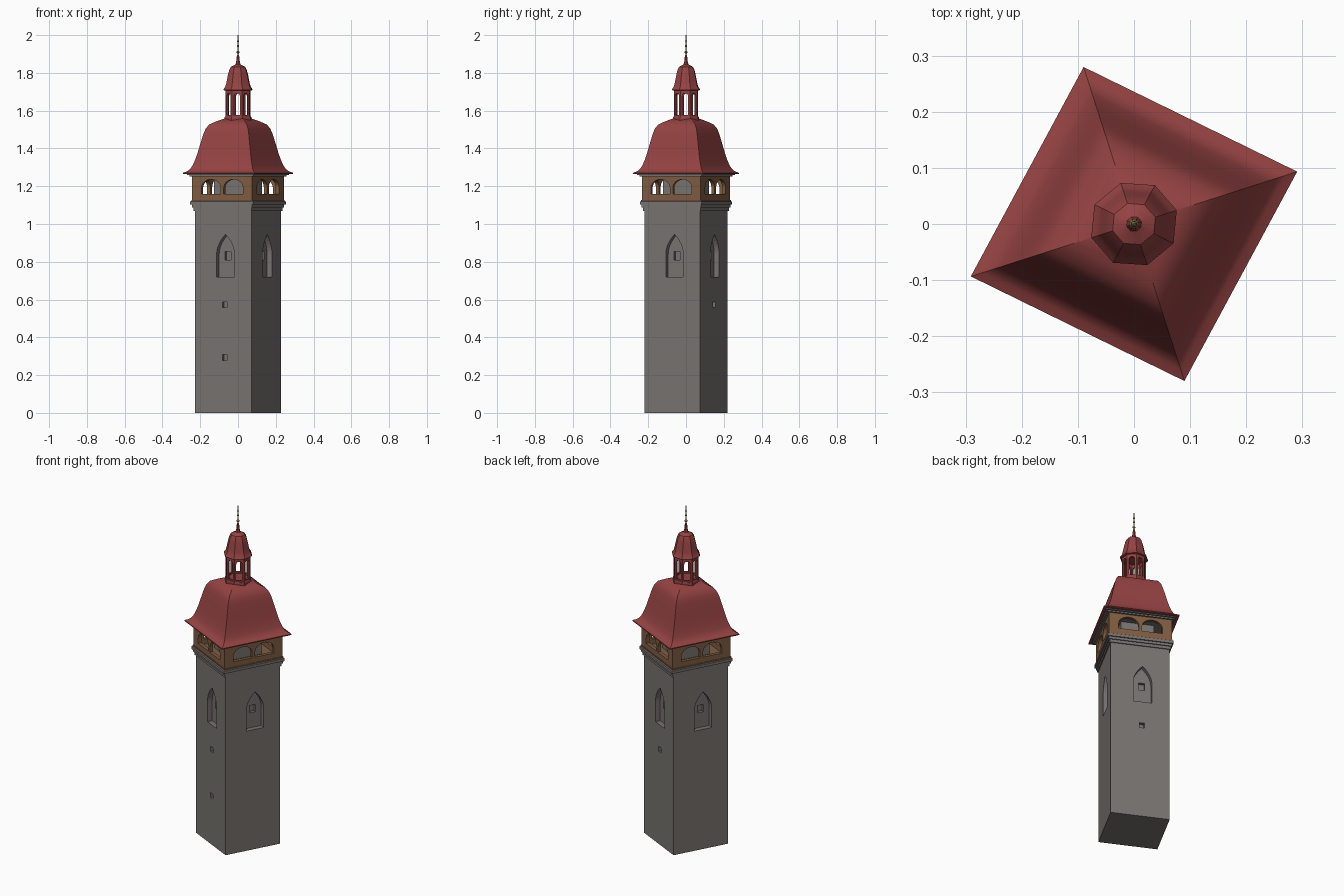
import bpy, bmesh
from math import sin, cos, pi, radians, sqrt
from mathutils import Matrix

if "Cube" in bpy.data.objects:
    bpy.data.objects.remove(bpy.data.objects["Cube"])


def material(name, rgb):
    m = bpy.data.materials.new(name)
    m.use_nodes = True
    col = (*rgb, 1)
    m.diffuse_color = col
    m.node_tree.nodes["Principled BSDF"].inputs["Base Color"].default_value = col
    return m


STONE = material("grey stone", (0.19, 0.175, 0.163))
WOOD = material("brown wood", (0.22, 0.11, 0.055))
RED = material("red roof", (0.3, 0.055, 0.055))
GOLD = material("dull gold", (0.25, 0.22, 0.05))

# The tower stands turned on its plot, with a slightly skewed plan
PLAN = (Matrix.Rotation(radians(17.8), 4, 'Z') @ Matrix.Diagonal((1, 0.962, 1, 1))
        @ Matrix.Rotation(radians(-45), 4, 'Z'))
parts = []


def finish(name, bm, mat):
    bmesh.ops.recalc_face_normals(bm, faces=bm.faces)
    me = bpy.data.meshes.new(name)
    bm.to_mesh(me)
    bm.free()
    ob = bpy.data.objects.new(name, me)
    bpy.context.collection.objects.link(ob)
    if mat:
        me.materials.append(mat)
        parts.append(ob)
    return ob


def loft(name, profile, n, mat):
    """Stack n-sided rings of (half width or radius, z); square rings use half width."""
    bm = bmesh.new()
    k, phase = (sqrt(2), pi / 4) if n == 4 else (1, 0)
    rings = [[bm.verts.new((r * k * cos(phase + 2 * pi * i / n),
                            r * k * sin(phase + 2 * pi * i / n), z)) for i in range(n)]
             for r, z in profile]
    for a, b in zip(rings, rings[1:]):
        for i in range(n):
            j = (i + 1) % n
            bm.faces.new((a[i], a[j], b[j], b[i]))
    bm.faces.new(rings[0][::-1])
    bm.faces.new(rings[-1])
    return finish(name, bm, mat)


def add_prism(bm, outline, y0, y1, angle):
    """Extrude an (x, z) outline from y0 to y1, then turn it around the axis."""
    rot = Matrix.Rotation(angle, 4, 'Z')
    a = [bm.verts.new(rot @ Matrix.Translation((x, y0, z)).to_translation()) for x, z in outline]
    b = [bm.verts.new(rot @ Matrix.Translation((x, y1, z)).to_translation()) for x, z in outline]
    bm.faces.new(a)
    bm.faces.new(b[::-1])
    for i in range(len(a)):
        j = (i + 1) % len(a)
        bm.faces.new((a[i], b[i], b[j], a[j]))


def rect(x, z, w, h):
    return [(x - w / 2, z - h / 2), (x + w / 2, z - h / 2),
            (x + w / 2, z + h / 2), (x - w / 2, z + h / 2)]


def arch(x, w, z0, spring, top, pointed=False):
    pts = [(x - w / 2, z0), (x + w / 2, z0)]
    steps = 12
    for i in range(steps + 1):
        t = 2 * i / steps - 1
        if pointed:
            pts.append((x - w / 2 * (1 - (1 - abs(t)) ** 2) * (1 if t > 0 else -1),
                        spring + (top - spring) * (1 - abs(t))))
        else:
            a = pi * i / steps
            pts.append((x + w / 2 * cos(a), spring + (top - spring) * sin(a)))
    return pts


def cut(ob, cutter):
    mod = ob.modifiers.new("cut", 'BOOLEAN')
    mod.operation, mod.solver, mod.object = 'DIFFERENCE', 'EXACT', cutter
    bpy.context.view_layer.update()
    dg = bpy.context.evaluated_depsgraph_get()
    me = bpy.data.meshes.new_from_object(ob.evaluated_get(dg))
    ob.modifiers.clear()
    ob.data = me
    bpy.data.objects.remove(cutter)


# Stone shaft with pointed niches and small recessed windows
H, NICHE = 0.169, 0.03
shaft = loft("shaft", [(H, 0), (H, 1.08)], 4, STONE)
bm = bmesh.new()
for k in range(4):
    add_prism(bm, arch(0.014, 0.107, 0.72, 0.84, 0.945, True), -0.25, -H + NICHE, k * pi / 2)
cut(shaft, finish("niche_cutter", bm, None))
bm = bmesh.new()
for k in range(4):
    add_prism(bm, rect(0.014, 0.832, 0.037, 0.044), -H + 0.01, -H + NICHE + 0.018, k * pi / 2)
for k, z in ((0, 0.293), (0, 0.572), (2, 0.572)):
    add_prism(bm, rect(0.01, z, 0.028, 0.03), -0.25, -H + 0.02, k * pi / 2)
cut(shaft, finish("window_cutter", bm, None))

# Stepped cornice under the gallery
loft("cornice", [(H, 1.07), (0.175, 1.07), (0.175, 1.087), (0.181, 1.087), (0.181, 1.102),
                 (0.188, 1.102), (0.188, 1.118), (0.182, 1.122)], 4, STONE)

# Wooden gallery with paired arches, around a stone core
gallery = loft("gallery", [(0.18, 1.12), (0.18, 1.26)], 4, WOOD)
cut(gallery, loft("gallery_void", [(0.16, 1.1), (0.16, 1.3)], 4, None))
bm = bmesh.new()
for k in range(4):
    for x in (-0.067, 0.067):
        add_prism(bm, arch(x, 0.116, 1.16, 1.192, 1.236), -0.25, -0.14, k * pi / 2)
cut(gallery, finish("arch_cutter", bm, None))
loft("gallery_core", [(0.095, 1.11), (0.095, 1.27)], 4, STONE)
loft("gallery_sill", [(0.183, 1.118), (0.183, 1.128)], 4, WOOD)

# Eaves moulding and bell-shaped main roof
loft("eaves_moulding", [(0.182, 1.252), (0.19, 1.252), (0.19, 1.26), (0.2, 1.26),
                        (0.2, 1.268)], 4, STONE)
roof = loft("main_roof", [(0.216, 1.265), (0.216, 1.271), (0.2, 1.279), (0.188, 1.291),
                          (0.179, 1.309), (0.169, 1.338), (0.16, 1.372), (0.148, 1.425),
                          (0.136, 1.477), (0.127, 1.505), (0.113, 1.527), (0.086, 1.543),
                          (0.05, 1.56)], 4, RED)

# Open eight-sided lantern
loft("lantern_base", [(0.075, 1.545), (0.075, 1.565), (0.072, 1.569)], 8, RED)
lantern = loft("lantern", [(0.07, 1.56), (0.07, 1.715)], 8, RED)
cut(lantern, loft("lantern_void", [(0.058, 1.5), (0.058, 1.8)], 8, None))
bm = bmesh.new()
for k in range(8):
    add_prism(bm, arch(0, 0.033, 1.578, 1.675, 1.692), -0.1, -0.047, pi / 8 + k * pi / 4)
cut(lantern, finish("lantern_cutter", bm, None))

# Lantern roof and finial
cap = loft("lantern_roof", [(0.07, 1.706), (0.08, 1.709), (0.08, 1.714), (0.07, 1.728),
                            (0.064, 1.75), (0.057, 1.785), (0.049, 1.815), (0.04, 1.832),
                            (0.025, 1.839), (0.014, 1.845), (0.01, 1.86), (0.006, 1.895)], 8, RED)
finial = [(0.003, 1.89)]
for z, r in ((1.91, 0.008), (1.942, 0.006), (1.968, 0.005)):
    finial += [(0.003, z - r), (r, z - r / 3), (r, z + r / 3), (0.003, z + r)]
spike = loft("finial", finial + [(0.002, 2.0)], 12, GOLD)

# Turn every part onto the plan and smooth the curved roofs
for ob in parts:
    ob.data.transform(PLAN)
bpy.ops.object.select_all(action='DESELECT')
for ob in (roof, cap, spike):
    ob.select_set(True)
bpy.context.view_layer.objects.active = roof
bpy.ops.object.shade_smooth_by_angle(angle=radians(32))
